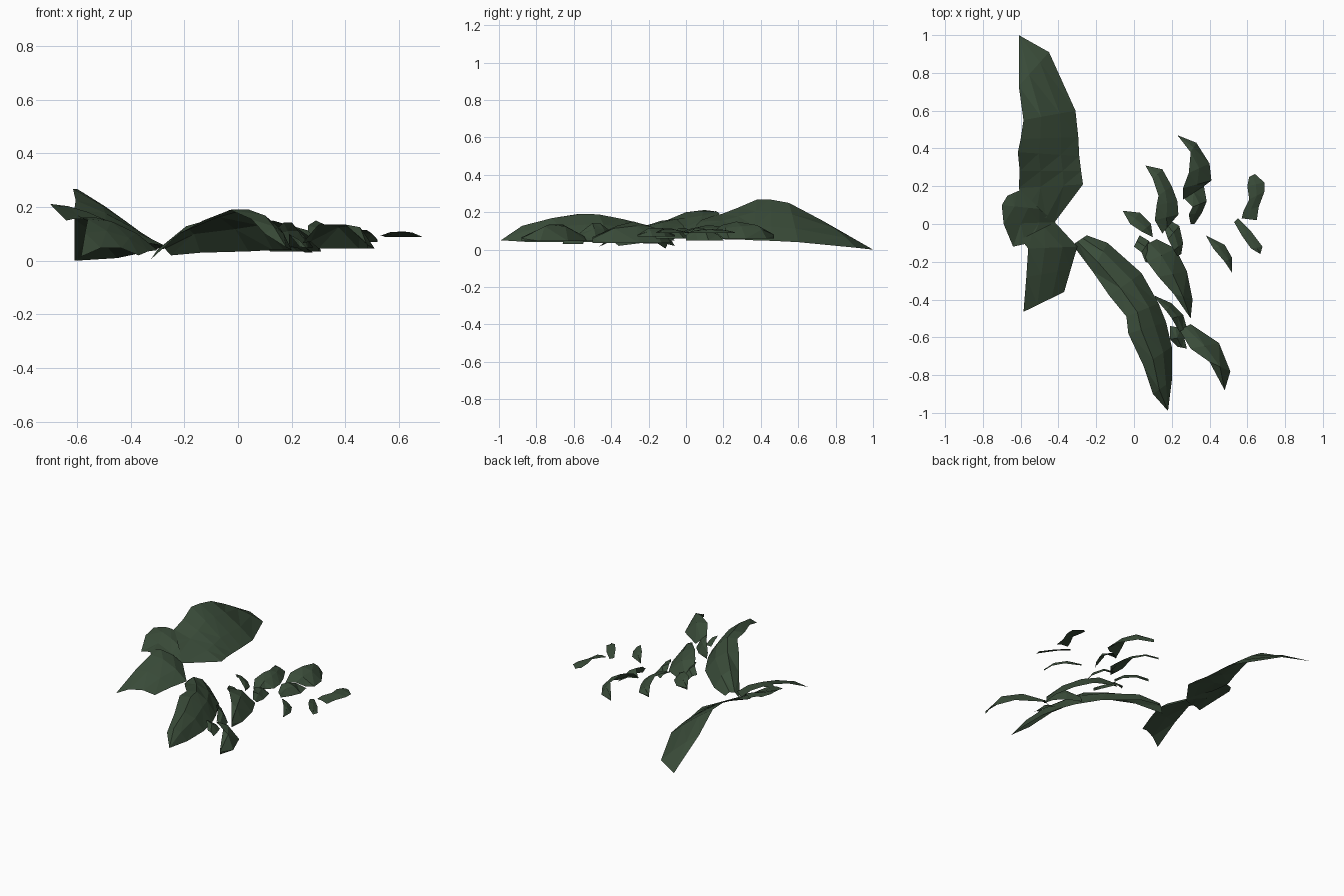
import bpy, bmesh, math
from mathutils import Vector

green = bpy.data.materials.new("dark_green")
green.diffuse_color = (0.042, 0.072, 0.041, 1)


def sheet(name, rows, bulge=0.02, cols=(0, 0.34, 0.7, 1)):
    """Loft an open faceted sheet; each row is inner xyz then outer xyz."""
    bm = bmesh.new()
    grid = []
    for r in rows:
        a, b = Vector(r[:3]), Vector(r[3:])
        k = min(1, (b - a).length / 0.15)
        grid.append([bm.verts.new(a.lerp(b, t) + Vector((0, 0, bulge * k * math.sin(math.pi * t))))
                     for t in cols])
    for p, q in zip(grid, grid[1:]):
        for i in range(len(cols) - 1):
            bm.faces.new((p[i], p[i + 1], q[i + 1], q[i]))
    bmesh.ops.remove_doubles(bm, verts=bm.verts, dist=0.002)
    bmesh.ops.triangulate(bm, faces=bm.faces)
    bm.normal_update()
    for f in bm.faces:
        if f.normal.z < 0:
            f.normal_flip()
    me = bpy.data.meshes.new(name)
    bm.to_mesh(me)
    bm.free()
    me.materials.append(green)
    ob = bpy.data.objects.new(name, me)
    bpy.context.collection.objects.link(ob)
    return ob


def flake(name, rows, low=0.05, high=0.13, edge=0.05, bulge=0.02):
    """Small crescent: rows of inner xy, outer xy; the inner edge arches up."""
    n = len(rows) - 1
    out = []
    for i, (x, y, u, v) in enumerate(rows):
        s = math.sin(math.pi * (0.1 + 0.8 * i / n))
        out.append((x, y, low + (high - low) * s, u, v, edge))
    sheet(name, out, bulge, (0, 0.5, 1))


# Large western slope, high on its left edge
sheet("west_slope", [
    (-.61, 1.0, 0, -.61, 1.0, 0),
    (-.61, .73, .155, -.45, .91, .01),
    (-.585, .55, .25, -.31, .60, .04),
    (-.60, .45, .268, -.295, .46, .047),
    (-.615, .38, .268, -.29, .36, .05),
    (-.605, .28, .225, -.28, .28, .055),
    (-.61, .19, .19, -.27, .21, .055),
    (-.57, .08, .17, -.42, .01, .08)], 0.012)
# Shoulder bulging out to the left
sheet("west_shoulder", [
    (-.67, .15, .205, -.60, .18, .19),
    (-.70, .10, .212, -.50, .08, .155),
    (-.69, 0, .20, -.42, .01, .08),
    (-.64, -.12, .15, -.55, -.10, .15)], 0.012)
# Lower apron falling to the front
sheet("south_apron", [
    (-.60, -.08, .16, -.42, .01, .08),
    (-.56, -.13, .155, -.30, -.12, .04),
    (-.57, -.28, .105, -.335, -.24, .035),
    (-.585, -.465, .015, -.37, -.36, .02)], 0.035)
# Large central crescent, high on its inner edge
sheet("central_crescent", [
    (-.325, -.11, .005, -.25, -.06, .02),
    (-.22, -.25, .10, -.14, -.10, .03),
    (-.13, -.38, .15, .04, -.26, .035),
    (-.04, -.49, .185, .13, -.42, .04),
    (-.03, -.58, .19, .17, -.52, .04),
    (.05, -.75, .155, .20, -.65, .04),
    (.10, -.90, .10, .20, -.83, .04),
    (.18, -.99, .05, .18, -.99, .05)], 0.06)

# Small inner flakes
flake("inner_flake_north", [
    (.06, .31, .06, .31), (.10, .24, .15, .29), (.13, .15, .20, .20),
    (.12, .10, .23, .12), (.11, .02, .235, .05), (.15, -.05, .20, .01)], .06, .13, .07)
flake("inner_flake_west", [
    (-.06, .07, -.06, .07), (-.02, .0, .03, .06),
    (.04, -.04, .09, 0), (.10, -.07, .10, -.07)], .06, .12, .06)
flake("inner_flake_small", [
    (0, -.12, .03, -.06), (.04, -.15, .08, -.09),
    (.06, -.20, .12, -.18), (.14, -.23, .14, -.23)], .05, .12, .05)
flake("inner_flake_east", [
    (.16, -.02, .17, .03), (.18, -.08, .24, -.01),
    (.21, -.14, .26, -.10), (.23, -.17, .25, -.16)], .06, .12, .06)
flake("inner_flake_south", [
    (.04, -.12, .12, -.08), (.07, -.20, .22, -.13), (.13, -.28, .28, -.25),
    (.21, -.37, .31, -.40), (.30, -.50, .30, -.50)], .03, .15, .035, .035)

# Southern flakes
flake("south_flake_near", [
    (.11, -.39, .11, -.38), (.17, -.46, .20, -.42),
    (.20, -.50, .26, -.48), (.24, -.57, .28, -.55)], .06, .15, .05)
flake("south_flake_chip", [
    (.19, -.54, .25, -.55), (.19, -.61, .265, -.60), (.23, -.65, .28, -.66)], .03, .10, .03)
flake("south_flake_far", [
    (.24, -.56, .30, -.53), (.30, -.66, .45, -.63),
    (.40, -.73, .51, -.78), (.48, -.88, .48, -.88)], .03, .145, .045, .035)

# Northern flakes
flake("north_flake_upper", [
    (.23, .47, .23, .47), (.30, .38, .33, .43), (.29, .27, .40, .32),
    (.26, .19, .41, .23), (.26, .13, .37, .20)], .05, .15, .06)
flake("north_flake_lower", [
    (.26, .14, .37, .20), (.31, .09, .385, .12),
    (.29, .05, .36, .06), (.30, 0, .32, 0)], .06, .12, .05)

# Eastern flakes, the outer two nearly flat
flake("east_flake", [
    (.38, -.06, .38, -.06), (.42, -.13, .48, -.11),
    (.48, -.20, .52, -.18), (.52, -.26, .52, -.26)], .06, .12, .07)
flake("outer_flake_north", [
    (.61, .25, .64, .265), (.60, .20, .69, .22), (.61, .13, .69, .17),
    (.58, .07, .66, .09), (.57, .03, .65, .02)], .09, .11, .088, .01)
flake("outer_flake_south", [
    (.53, .01, .55, .03), (.57, -.06, .62, -.04),
    (.62, -.13, .68, -.12), (.67, -.16, .67, -.155)], .085, .11, .088, .01)
